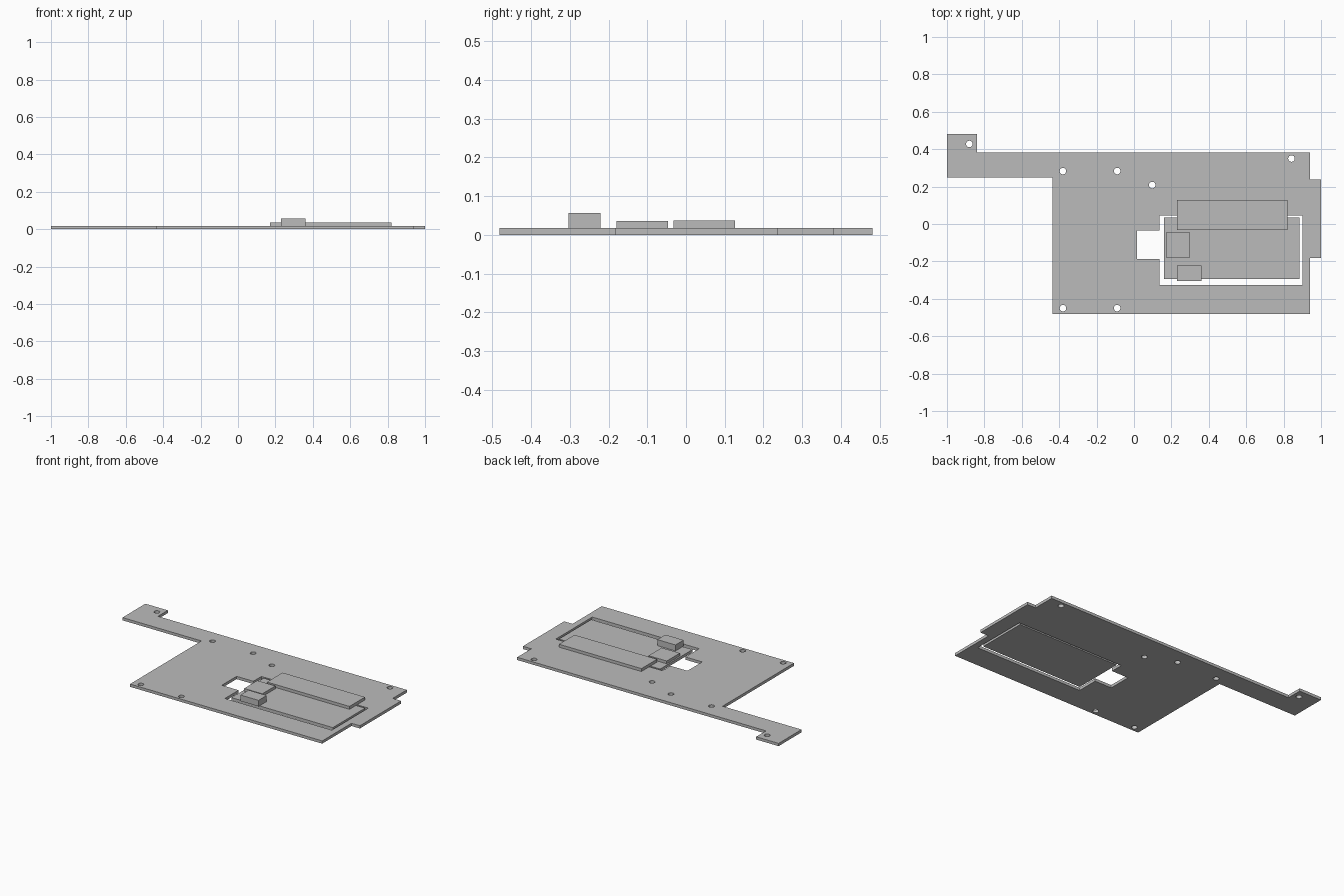
import bpy, bmesh, math

cube = bpy.data.objects.get("Cube")
if cube:
    bpy.data.objects.remove(cube, do_unlink=True)

grey = bpy.data.materials.new("plain grey")
grey.use_nodes = True
colour = (0.5, 0.5, 0.5, 1)
grey.diffuse_color = colour
grey.node_tree.nodes["Principled BSDF"].inputs["Base Color"].default_value = colour

BOARD = 0.018  # board thickness


def rect(x0, x1, y0, y1):
    return [(x0, y0), (x1, y0), (x1, y1), (x0, y1)]


def circle(x, y, r=0.0175, n=24):
    return [(x + r * math.cos(math.tau * i / n), y + r * math.sin(math.tau * i / n))
            for i in range(n)]


def plate(name, loops, z0, z1):
    """Flat plate: the first loop is the outline, further loops are openings."""
    curve = bpy.data.curves.new(name + "_profile", "CURVE")
    curve.dimensions = "2D"
    curve.fill_mode = "BOTH"
    curve.extrude = (z1 - z0) / 2
    for loop in loops:
        spline = curve.splines.new("POLY")
        spline.points.add(len(loop) - 1)
        for point, (x, y) in zip(spline.points, loop):
            point.co = (x, y, 0, 1)
        spline.use_cyclic_u = True
    helper = bpy.data.objects.new(name + "_profile", curve)
    bpy.context.collection.objects.link(helper)
    bpy.context.view_layer.update()
    graph = bpy.context.evaluated_depsgraph_get()
    mesh = bpy.data.meshes.new_from_object(helper.evaluated_get(graph))
    bpy.data.objects.remove(helper, do_unlink=True)

    # weld the caps to the sides and set the plate at its height
    bm = bmesh.new()
    bm.from_mesh(mesh)
    bmesh.ops.remove_doubles(bm, verts=bm.verts, dist=0.0002)
    bmesh.ops.translate(bm, verts=bm.verts, vec=(0, 0, (z0 + z1) / 2))
    bmesh.ops.recalc_face_normals(bm, faces=bm.faces)
    for face in bm.faces:
        face.smooth = False
        face.material_index = 0
    bm.to_mesh(mesh)
    bm.free()
    mesh.materials.clear()
    mesh.materials.append(grey)
    obj = bpy.data.objects.new(name, mesh)
    bpy.context.collection.objects.link(obj)
    return obj


# main board with its long arm, side tab, window and screw holes
outline = [(-0.435, -0.482), (0.94, -0.482), (0.94, -0.183), (1, -0.183),
           (1, 0.238), (0.94, 0.238), (0.94, 0.382), (-0.84, 0.382),
           (-0.84, 0.482), (-1, 0.482), (-1, 0.248), (-0.435, 0.248)]
window = [(0.135, -0.327), (0.9, -0.327), (0.9, 0.046), (0.135, 0.046),
          (0.135, -0.036), (0.015, -0.036), (0.015, -0.187), (0.135, -0.187)]
holes = [(-0.88, 0.428), (-0.38, 0.283), (-0.09, 0.283), (0.097, 0.208),
         (0.842, 0.35), (-0.38, -0.45), (-0.09, -0.45)]
plate("main_board", [outline, window] + [circle(*h) for h in holes], 0, BOARD)

# small board set inside the window
plate("inner_board", [rect(0.16, 0.885, -0.295, 0.035)], 0, BOARD)

# connectors standing on the boards
plate("long_connector", [rect(0.23, 0.82, -0.032, 0.127)], BOARD, 0.037)
plate("square_chip", [rect(0.17, 0.3, -0.18, -0.046)], BOARD, 0.036)
plate("tall_connector", [rect(0.23, 0.36, -0.304, -0.221)], BOARD, 0.057)
